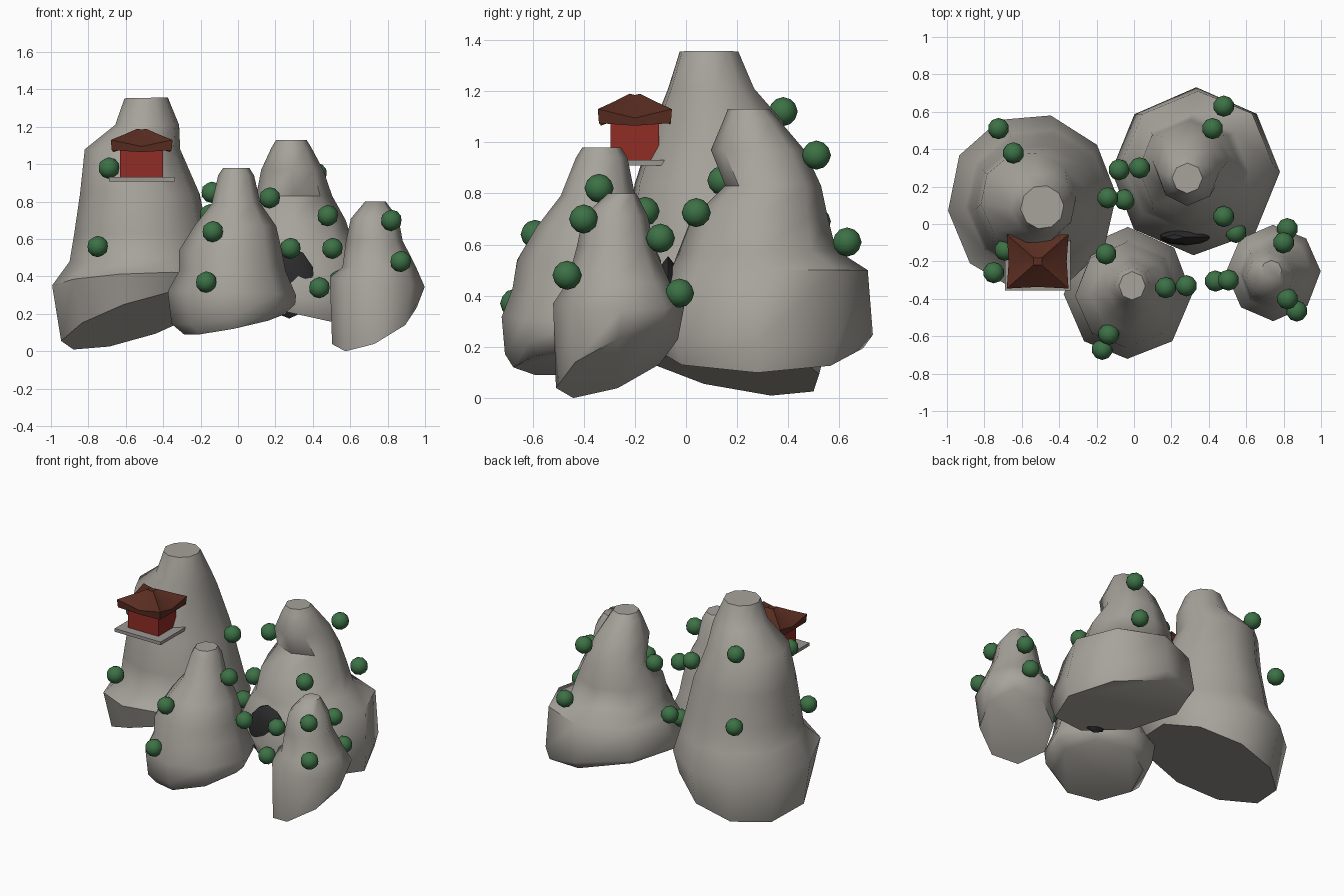
import bpy, bmesh, math, random
from mathutils import Vector

random.seed(4)


def material(name, rgb):
    m = bpy.data.materials.new(name)
    m.diffuse_color = (*rgb, 1)
    return m


ROCK = material("rock grey", (0.385, 0.365, 0.33))
LEAF = material("leaf green", (0.045, 0.165, 0.06))
WALL = material("wall red", (0.28, 0.025, 0.018))
ROOF = material("roof brown", (0.10, 0.026, 0.015))
SLAB = material("slab grey", (0.33, 0.31, 0.29))
DARK = material("cave black", (0.025, 0.025, 0.027))


def finish(bm, name, mat, smooth=None):
    bmesh.ops.recalc_face_normals(bm, faces=bm.faces)
    me = bpy.data.meshes.new(name)
    bm.to_mesh(me)
    bm.free()
    me.materials.append(mat)
    ob = bpy.data.objects.new(name, me)
    bpy.context.collection.objects.link(ob)
    if smooth:
        bpy.ops.object.select_all(action='DESELECT')
        ob.select_set(True)
        bpy.context.view_layer.objects.active = ob
        bpy.ops.object.shade_smooth_by_angle(angle=math.radians(smooth))
    return ob


def loft(name, rings, mat, smooth=None):
    """Skin a stack of equal-length point rings and cap both ends."""
    bm = bmesh.new()
    loops = [[bm.verts.new(p) for p in ring] for ring in rings]
    n = len(loops[0])
    for a, b in zip(loops, loops[1:]):
        for i in range(n):
            j = (i + 1) % n
            bm.faces.new((a[i], a[j], b[j], b[i]))
    bm.faces.new(loops[0][::-1])
    bm.faces.new(loops[-1])
    return finish(bm, name, mat, smooth)


def rock(name, layers, sides=8, phase=0.0):
    """Layers are (z, centre x, centre y, radius x, radius y, tilt x, tilt y)."""
    rings = []
    spread = [random.uniform(-0.03, 0.03) for _ in range(sides)]
    for z, cx, cy, rx, ry, tx, ty in layers:
        ring = []
        for i in range(sides):
            a = phase + math.tau * i / sides + spread[i]
            k = 1.01 + random.uniform(-0.01, 0.01)
            dx, dy = rx * k * math.cos(a), ry * k * math.sin(a)
            ring.append((cx + dx, cy + dy, z + tx * dx + ty * dy))
        rings.append(ring)
    return loft(name, rings, ROCK, 50)


def block(name, centre, size, mat):
    bm = bmesh.new()
    bmesh.ops.create_cube(bm, size=1)
    for v in bm.verts:
        v.co = Vector(c + s * p for c, s, p in zip(centre, size, v.co))
    return finish(bm, name, mat)


def ball(name, centre, radii, mat, detail=2):
    bm = bmesh.new()
    bmesh.ops.create_icosphere(bm, subdivisions=detail, radius=1)
    for v in bm.verts:
        v.co = Vector(c + r * p for c, r, p in zip(centre, radii, v.co))
    return finish(bm, name, mat, 35)


# Four rock peaks with slanting undersides
rock("tall_peak", [
    (0.17, -0.53, 0.11, 0.41, 0.42, 0.30, -0.25),
    (0.37, -0.545, 0.115, 0.45, 0.47, 0.05, -0.10),
    (0.48, -0.51, 0.125, 0.39, 0.38, 0, 0),
    (0.63, -0.52, 0.12, 0.355, 0.36, 0, 0),
    (0.84, -0.525, 0.11, 0.32, 0.315, 0, 0),
    (1.08, -0.565, 0.13, 0.255, 0.255, 0, 0),
    (1.21, -0.485, 0.10, 0.17, 0.17, 0, 0),
    (1.355, -0.49, 0.09, 0.115, 0.115, 0.02, 0)], 10, 0.1)
rock("back_peak", [
    (0.195, 0.33, 0.28, 0.43, 0.41, -0.22, 0),
    (0.27, 0.33, 0.28, 0.45, 0.445, -0.12, -0.05),
    (0.50, 0.34, 0.325, 0.40, 0.38, 0, 0),
    (0.57, 0.315, 0.275, 0.30, 0.31, 0, 0.03),
    (0.70, 0.30, 0.29, 0.275, 0.265, 0, 0),
    (0.83, 0.30, 0.34, 0.20, 0.185, 0, 0),
    (0.97, 0.29, 0.28, 0.165, 0.18, 0, 0),
    (1.09, 0.285, 0.255, 0.105, 0.105, 0, 0),
    (1.13, 0.285, 0.245, 0.08, 0.08, 0, 0)])
rock("front_peak", [
    (0.145, -0.02, -0.37, 0.265, 0.30, 0.20, 0.08),
    (0.20, -0.025, -0.37, 0.325, 0.335, 0.16, 0.08),
    (0.31, -0.03, -0.37, 0.34, 0.35, -0.03, -0.02),
    (0.43, -0.03, -0.38, 0.28, 0.295, 0, 0),
    (0.54, -0.04, -0.38, 0.27, 0.28, 0, 0),
    (0.67, -0.015, -0.37, 0.215, 0.21, 0, 0),
    (0.79, -0.01, -0.345, 0.13, 0.145, 0, 0),
    (0.94, -0.01, -0.33, 0.095, 0.10, 0, 0),
    (0.98, -0.01, -0.33, 0.07, 0.075, 0, 0)])
rock("small_peak", [
    (0.135, 0.73, -0.27, 0.225, 0.235, 0.43, 0.40),
    (0.37, 0.745, -0.26, 0.25, 0.255, -0.10, 0),
    (0.45, 0.755, -0.265, 0.195, 0.20, 0, 0),
    (0.59, 0.73, -0.275, 0.15, 0.15, 0, 0),
    (0.71, 0.73, -0.275, 0.125, 0.125, 0, 0),
    (0.80, 0.735, -0.25, 0.055, 0.055, 0, 0)])

# Dark cave mouth in the back peak
ball("cave_mouth", (0.275, -0.07, 0.365), (0.14, 0.045, 0.19), DARK)

# Shrine: slab, walls and upswept roof
HX, HY = -0.515, -0.2
block("shrine_slab", (HX, -0.18, 0.92), (0.35, 0.35, 0.022), SLAB)
block("shrine_walls", (HX, HY, 1.015), (0.23, 0.19, 0.18), WALL)


def roof_ring(scale, corner_z, edge_z):
    ring = []
    for sx, sy in ((-1, -1), (0, -1), (1, -1), (1, 0),
                   (1, 1), (0, 1), (-1, 1), (-1, 0)):
        corner = sx * sy != 0
        pull = 1 if corner else 0.94
        ring.append((HX + 0.165 * scale * sx * pull, HY + 0.145 * scale * sy * pull,
                     corner_z if corner else edge_z))
    return ring


loft("shrine_roof", [roof_ring(0.70, 1.08, 1.08), roof_ring(0.97, 1.075, 1.065),
                     roof_ring(1.0, 1.13, 1.095), roof_ring(0.55, 1.16, 1.14),
                     roof_ring(0.14, 1.19, 1.185)], ROOF, 30)

# Round bushes clinging to each peak
BUSHES = {
    "tall_peak": [(-.75, -.26, .56), (-.69, -.14, .98), (-.645, .38, 1.12),
                  (-.725, .51, .69), (-.14, .14, .85), (-.08, .29, .52)],
    "back_peak": [(.03, .30, .85), (.48, .63, .61), (.42, .51, .95),
                  (.48, .04, .725), (.545, -.045, .38), (-.05, .13, .43)],
    "front_peak": [(.28, -.33, .55), (.17, -.34, .82), (-.135, -.59, .64),
                   (-.17, -.67, .37), (-.15, -.16, .73)],
    "small_peak": [(.82, -.40, .70), (.87, -.465, .48), (.82, -.025, .41),
                   (.80, -.10, .625), (.435, -.305, .34), (.505, -.30, .55)],
}
for peak, spots in BUSHES.items():
    for i, spot in enumerate(spots):
        ball(f"{peak}_bush_{i + 1}", spot, (0.057,) * 3, LEAF)
